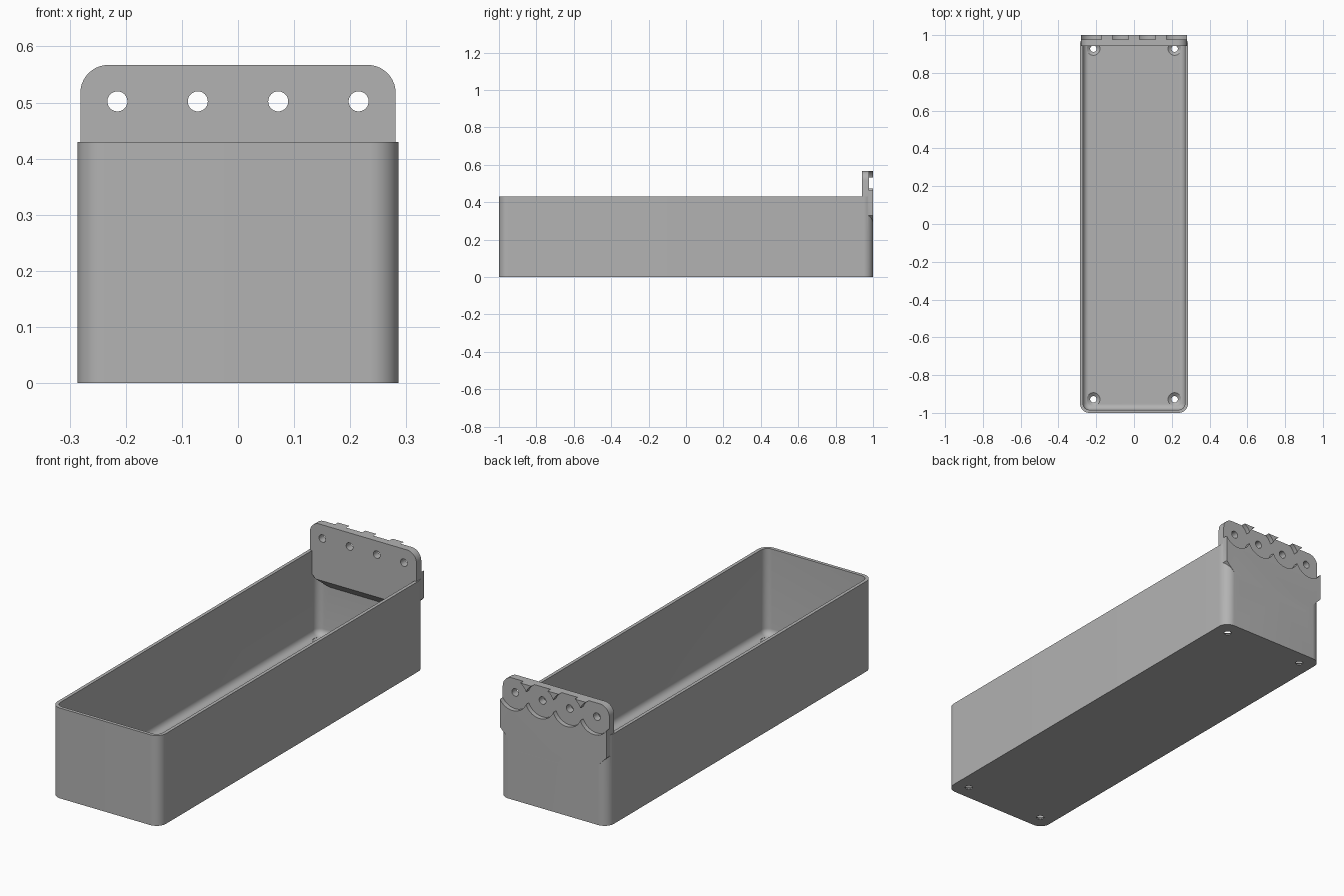
import bpy, bmesh, math
from mathutils import Matrix, Vector

if "Cube" in bpy.data.objects:
    bpy.data.objects.remove(bpy.data.objects["Cube"], do_unlink=True)

HALF_W, HALF_L, HEIGHT, RADIUS = 0.286, 1.0, 0.43, 0.05
WALL, FLOOR, FILLET = 0.016, 0.02, 0.03
HOLE_X = 0.215

grey = bpy.data.materials.new("plain grey")
grey.use_nodes = True
colour = (0.45, 0.45, 0.45, 1)
grey.diffuse_color = colour
grey.node_tree.nodes["Principled BSDF"].inputs["Base Color"].default_value = colour


def arc(cx, cy, r, start, end, steps):
    """Points along an arc, angles in degrees."""
    angles = [math.radians(start + (end - start) * i / steps) for i in range(steps + 1)]
    return [(cx + r * math.cos(a), cy + r * math.sin(a)) for a in angles]


def loft(name, loops):
    """Closed solid through loops of equal point count."""
    bm = bmesh.new()
    rings = [[bm.verts.new(p) for p in loop] for loop in loops]
    n = len(rings[0])
    for a, b in zip(rings, rings[1:]):
        for i in range(n):
            j = (i + 1) % n
            bm.faces.new((a[i], a[j], b[j], b[i]))
    bm.faces.new(rings[0][::-1])
    bm.faces.new(rings[-1])
    bmesh.ops.recalc_face_normals(bm, faces=bm.faces)
    mesh = bpy.data.meshes.new(name)
    bm.to_mesh(mesh)
    bm.free()
    mesh.materials.append(grey)
    obj = bpy.data.objects.new(name, mesh)
    bpy.context.collection.objects.link(obj)
    return obj


def rounded_loop(inset, z):
    """Rounded rectangle, inset from the outside of the box."""
    w, l, r = HALF_W - RADIUS, HALF_L - RADIUS, RADIUS - inset
    corners = [(w, l, 0), (-w, l, 90), (-w, -l, 180), (w, -l, 270)]
    return [(x, y, z) for cx, cy, a in corners for x, y in arc(cx, cy, r, a, a + 90, 12)]


def turned(name, profile, place):
    """Solid of revolution from (radius, height) pairs."""
    loops = [[place @ Vector((x, y, h)) for x, y in arc(0, 0, r, 0, 360 * 47 / 48, 47)]
             for r, h in profile]
    return loft(name, loops)


def combine(target, other, operation):
    mod = target.modifiers.new("combine", 'BOOLEAN')
    mod.operation, mod.solver, mod.object = operation, 'EXACT', other
    bpy.ops.object.select_all(action='DESELECT')
    bpy.context.view_layer.objects.active = target
    target.select_set(True)
    bpy.ops.object.modifier_apply(modifier=mod.name)
    bpy.data.objects.remove(other, do_unlink=True)


# open box with filleted floor
sections = [(0, 0), (0, HEIGHT), (WALL, HEIGHT)]
sections += arc(WALL + FILLET, FLOOR + FILLET, FILLET, 180, 270, 8)
box = loft("storage_box", [rounded_loop(i, z) for i, z in sections])

# mounting plate: rounded top, bottom sloping into the wall
PLATE_W, TOP, SIDE_Z, FRONT_Y = 0.281, 0.567, 0.33, 0.942


def plate_loop(y, bottom):
    run = PLATE_W - (SIDE_Z - bottom)
    pts = [(run, bottom), (PLATE_W, SIDE_Z)]
    pts += arc(PLATE_W - RADIUS, TOP - RADIUS, RADIUS, 0, 90, 10)
    pts += [(-x, z) for x, z in reversed(pts)]
    return [(x, y, z) for x, z in pts]


plate = loft("mounting_plate", [plate_loop(FRONT_Y, 0.30), plate_loop(HALF_L, 0.24)])
combine(box, plate, 'UNION')

# screw holes with overlapping round recesses behind
face_back = Matrix.Rotation(math.radians(-90), 4, 'X')
for i in range(4):
    x = HOLE_X * (2 * i / 3 - 1)
    place = Matrix.Translation((x, 0, 0.502)) @ face_back
    recess = turned("recess_cutter", [(0.0775, 0.978), (0.0775, 1.05)], place)
    combine(box, recess, 'DIFFERENCE')
    hole = turned("hole_cutter", [(0.0178, 0.9), (0.0178, 1.04)], place)
    combine(box, hole, 'DIFFERENCE')

# countersunk floor holes
for x in (-HOLE_X, HOLE_X):
    for y in (-0.928, 0.928):
        profile = [(0.017, -0.05), (0.017, 0.006), (0.035, 0.02), (0.035, 0.08)]
        sink = turned("floor_hole_cutter", profile, Matrix.Translation((x, y, 0)))
        combine(box, sink, 'DIFFERENCE')

bpy.ops.object.select_all(action='DESELECT')
box.select_set(True)
bpy.context.view_layer.objects.active = box
bpy.ops.object.shade_smooth_by_angle(angle=math.radians(30))
